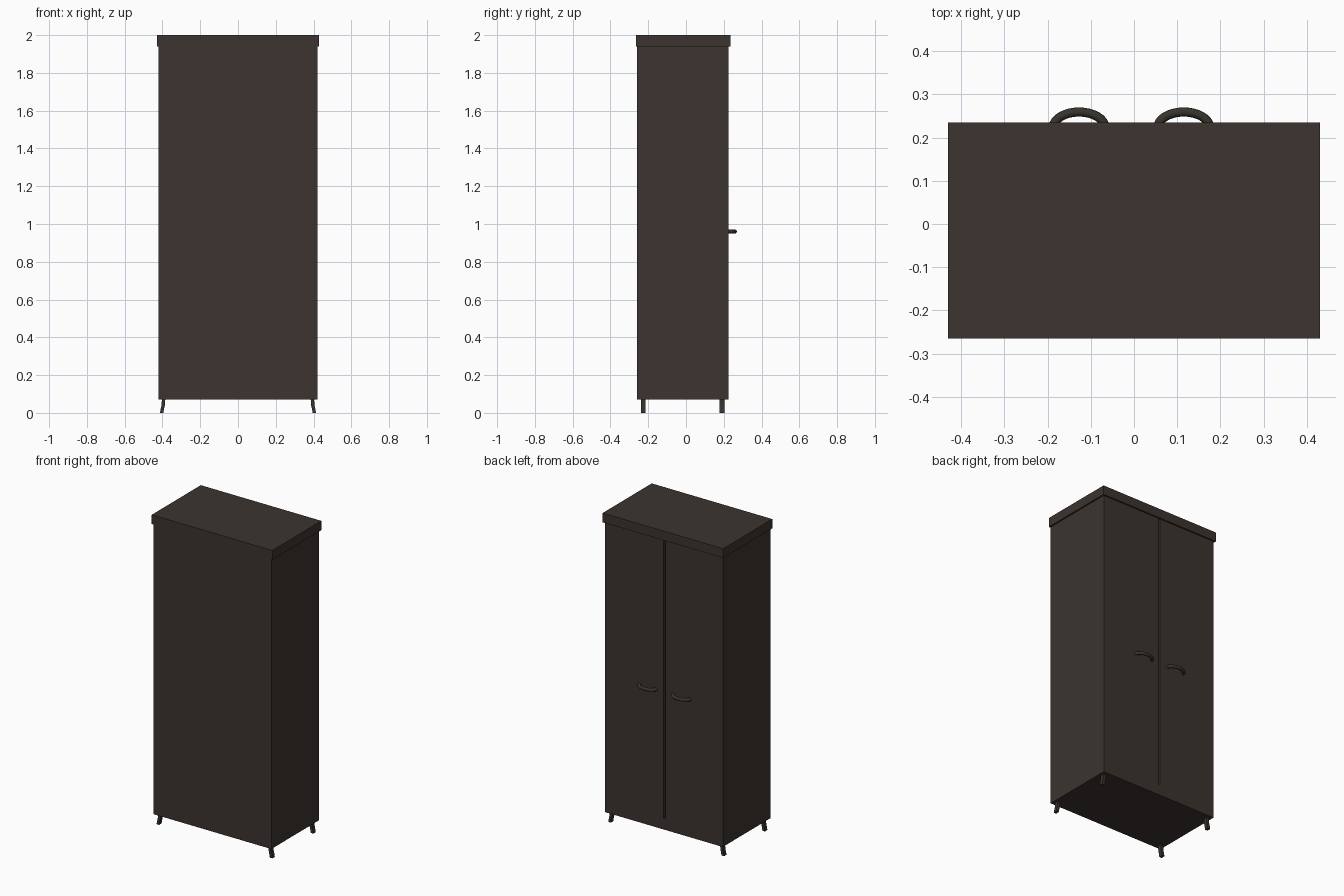
import bpy, math
from mathutils import Vector

if "Cube" in bpy.data.objects:
    bpy.data.objects.remove(bpy.data.objects["Cube"])


def material(name, rgb):
    m = bpy.data.materials.new(name)
    m.diffuse_color = (*rgb, 1)
    m.use_nodes = True
    m.node_tree.nodes["Principled BSDF"].inputs["Base Color"].default_value = m.diffuse_color
    return m


BROWN = material("dark brown wood", (0.045, 0.034, 0.028))
METAL = material("dark olive metal", (0.038, 0.034, 0.026))


def mesh_object(name, verts, faces, mat):
    me = bpy.data.meshes.new(name)
    me.from_pydata(verts, [], faces)
    me.materials.append(mat)
    ob = bpy.data.objects.new(name, me)
    bpy.context.collection.objects.link(ob)
    return ob


def loft(name, rings, mat):
    """Skin equal-sized rings of points into a capped solid."""
    n = len(rings[0])
    verts = [p for r in rings for p in r]
    faces = [(k * n + i, k * n + (i + 1) % n, (k + 1) * n + (i + 1) % n, (k + 1) * n + i)
             for k in range(len(rings) - 1) for i in range(n)]
    faces += [tuple(reversed(range(n))), tuple(range(len(verts) - n, len(verts)))]
    return mesh_object(name, verts, faces, mat)


def rect(x0, x1, y0, y1, z):
    return [(x0, y0, z), (x1, y0, z), (x1, y1, z), (x0, y1, z)]


def box(name, x0, x1, y0, y1, z0, z1, mat=BROWN):
    return loft(name, [rect(x0, x1, y0, y1, z0), rect(x0, x1, y0, y1, z1)], mat)


W, BACK, FACE = 0.42, -0.26, 0.225
BASE, DOOR, TOP = 0.07, 0.142, 1.94
MID, GAP = -0.004, 0.006

# Carcass, plinth and overhanging top
box("carcass", -W, W, BACK, FACE - 0.02, DOOR, TOP)
box("plinth", -W, W, BACK, FACE, BASE, DOOR)
box("top_board", -0.43, 0.43, -0.265, 0.235, TOP, 2.0)

# Two doors with a narrow gap between them
box("door_left", -W, MID - GAP, FACE - 0.02, FACE, DOOR, TOP)
box("door_right", MID + GAP, W, FACE - 0.02, FACE, DOOR, TOP)

# Arched round-section handles
for name, cx in (("handle_left", -0.127), ("handle_right", 0.115)):
    rings = []
    for k in range(17):
        a = math.pi * k / 16
        c = Vector((cx + 0.06 * math.cos(a), FACE - 0.002 + 0.036 * math.sin(a), 0.96))
        t = Vector((-0.06 * math.sin(a), 0.036 * math.cos(a), 0)).normalized()
        side = Vector((t.y, -t.x, 0))
        rings.append([tuple(c + 0.0105 * (side * math.cos(b) + Vector((0, 0, 1)) * math.sin(b)))
                      for b in (math.tau * i / 12 for i in range(12))])
    ob = loft(name, rings, METAL)
    for p in ob.data.polygons:
        p.use_smooth = len(p.vertices) == 4

# Short legs that flare outwards towards the floor
for sx, side in ((-1, "left"), (1, "right")):
    for y, end in ((-0.227, "front"), (0.19, "back")):
        rings = []
        for z, cx in ((0, 0.404), (0.018, 0.401), (0.04, 0.396), (BASE, 0.394)):
            xs = sorted((sx * (cx - 0.009), sx * (cx + 0.009)))
            rings.append(rect(xs[0], xs[1], y - 0.0125, y + 0.0125, z))
        loft(f"leg_{end}_{side}", rings, METAL)
